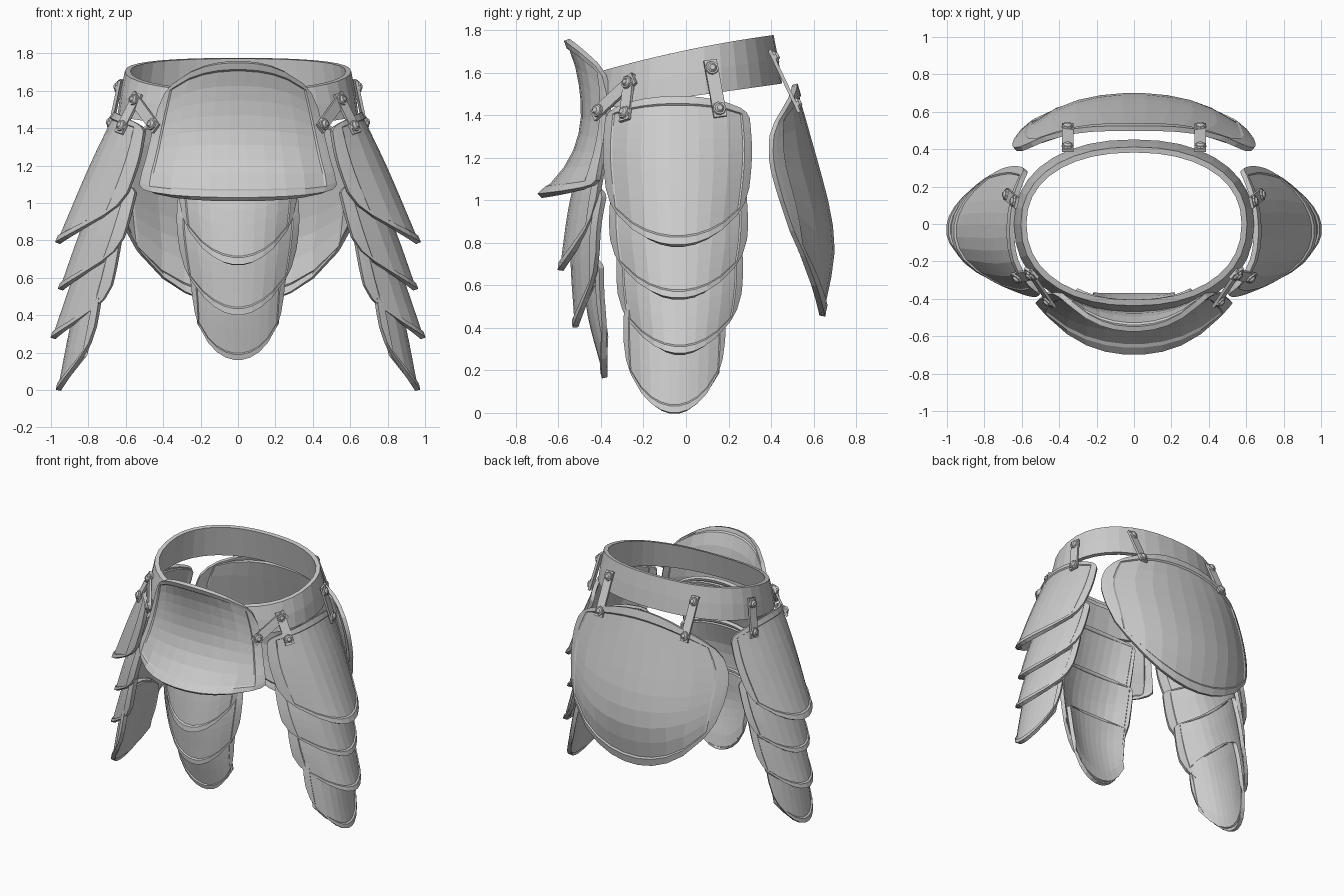
import bpy, bmesh, math
from mathutils import Vector, Matrix

if "Cube" in bpy.data.objects:
    bpy.data.objects.remove(bpy.data.objects["Cube"])


def finish(name, bm):
    me = bpy.data.meshes.new(name)
    bm.to_mesh(me)
    bm.free()
    ob = bpy.data.objects.new(name, me)
    bpy.context.collection.objects.link(ob)
    return ob


def sample(st, z):
    """Smooth interpolation of stations (z, out, half width, depth), listed top down."""
    i = 0
    while i < len(st) - 2 and z < st[i + 1][0]:
        i += 1

    def slope(j, k):
        a, b = max(j - 1, 0), min(j + 1, len(st) - 1)
        return (st[b][k] - st[a][k]) / (st[b][0] - st[a][0])
    h = st[i + 1][0] - st[i][0]
    s = (z - st[i][0]) / h
    return [(2*s**3 - 3*s*s + 1) * st[i][k] + (s**3 - 2*s*s + s) * h * slope(i, k)
            + (3*s*s - 2*s**3) * st[i + 1][k] + (s**3 - s*s) * h * slope(i + 1, k)
            for k in (1, 2, 3)]


def spaced(edge, n):
    """Parameter values 0..1 with a doubled line near both ends for the rim step."""
    a, b = edge, edge + 0.012
    return [0, a * 0.35, a, b] + [b + (1 - 2*b) * i / n for i in range(1, n)] + [1 - b, 1 - a, 1 - a * 0.35, 1]


def plate(name, st, place, centre=0.0, top=0.1, side=0.6, skew=0.0, rim=0.05, power=2.0):
    """Curved armour plate with a round lower end, a stepped rim and thickness."""
    us, vs = spaced(rim, 9), spaced(rim, 8)
    z0, z1 = st[0][0], st[-1][0]
    bm = bmesh.new()
    grid = []
    for iv, v in enumerate(vs):
        row = []
        for iu, p in enumerate(us):
            u = 2 * p - 1
            arc = max(0, 1 - abs(u) ** power) ** (1 / power)
            t0 = top * (1 - arc)
            t1 = side + (1 - side) * arc
            z = z0 + (z1 - z0) * (t0 + (t1 - t0) * v)
            out, w, d = sample(st, z)
            out -= d * (0.65 * u * u + 0.35 * u ** 4) * (1 - skew * u)
            if 3 <= iu <= len(us) - 4 and 3 <= iv <= len(vs) - 4:
                out -= 0.01
            row.append(bm.verts.new(place(centre + u * w, out, z)))
        grid.append(row)
    for a, b in zip(grid, grid[1:]):
        for i in range(len(us) - 1):
            bm.faces.new((a[i], a[i + 1], b[i + 1], b[i]))
    bm.normal_update()
    facing = Vector(place(0, 1, 0))
    if sum(f.normal.dot(facing) * f.calc_area() for f in bm.faces) < 0:
        bmesh.ops.reverse_faces(bm, faces=bm.faces[:])
    ob = finish(name, bm)
    m = ob.modifiers.new("thickness", 'SOLIDIFY')
    m.thickness, m.offset = 0.028, -1
    return ob


def strap(name, p1, p2, outward):
    """Flat metal strap with a domed rivet on a washer at each end."""
    p1, p2 = Vector(p1), Vector(p2)
    y = (p2 - p1).normalized()
    n = Vector(outward)
    n = (n - y * n.dot(y)).normalized()
    rot = Matrix((y.cross(n), y, n)).transposed().to_4x4()
    bm = bmesh.new()
    size = Matrix.Diagonal((0.062, (p2 - p1).length + 0.08, 0.016, 1))
    bmesh.ops.create_cube(bm, size=1, matrix=Matrix.Translation((p1 + p2) / 2) @ rot @ size)
    for p in (p1, p2):
        for r1, r2, depth, lift in ((0.033, 0.03, 0.012, 0.012), (0.023, 0.013, 0.012, 0.023)):
            bmesh.ops.create_cone(bm, cap_ends=True, segments=10, radius1=r1, radius2=r2, depth=depth,
                                  matrix=Matrix.Translation(p + n * lift) @ rot)
    return finish(name, bm)


# waist belt: tilted, slightly flared oval band
bm = bmesh.new()
N = 36
rings = []
for i in range(N):
    a = 2 * math.pi * i / N
    c, s = math.cos(a), math.sin(a)
    cx = math.copysign(abs(c) ** 0.9, c)
    cy = math.copysign(abs(s) ** 0.9, s) * (1.06 if s < 0 else 1)
    ring = []
    for rx, ry, k in ((0.605, 0.412, 1), (0.628, 0.434, 0.5), (0.642, 0.452, 0),
                      (0.612, 0.422, 0), (0.575, 0.382, 1)):
        x, y = rx * cx, ry * cy
        hi, lo = 1.705 + 0.21 * y - 0.09 * y * y, 1.485 + 0.14 * y
        ring.append(bm.verts.new((x, y, lo + (hi - lo) * k)))
    rings.append(ring)
for i in range(N):
    a, b = rings[i], rings[(i + 1) % N]
    for j in range(5):
        bm.faces.new((a[j], a[(j + 1) % 5], b[(j + 1) % 5], b[j]))
bmesh.ops.recalc_face_normals(bm, faces=bm.faces[:])
finish("waist_belt", bm)

front = lambda lat, out, z: (lat, -out, z)
back = lambda lat, out, z: (lat, out, z)

# flared front belly plate
plate("belly_plate", [(1.75, 0.575, 0.36, 0.13), (1.6, 0.525, 0.405, 0.14), (1.4, 0.505, 0.455, 0.13),
                      (1.25, 0.535, 0.49, 0.14), (1.12, 0.61, 0.525, 0.19), (1.03, 0.70, 0.525, 0.27)],
      front, top=0.34, side=0.91, power=2.3)

# overlapping front tassets
for i, (st, side) in enumerate((
        ([(1.42, 0.43, 0.32, 0.08), (1.03, 0.55, 0.315, 0.13), (0.67, 0.605, 0.27, 0.14)], 0.55),
        ([(1.10, 0.47, 0.32, 0.09), (0.85, 0.55, 0.325, 0.13), (0.40, 0.535, 0.25, 0.11)], 0.5),
        ([(0.75, 0.48, 0.28, 0.07), (0.5, 0.48, 0.245, 0.08), (0.16, 0.395, 0.23, 0.05)], 0.42))):
    plate(f"front_tasset_{i + 1}", st, front, top=0.12, side=side)

# rounded rear plate
plate("rear_plate", [(1.55, 0.525, 0.47, 0.07), (1.22, 0.62, 0.64, 0.21), (0.95, 0.69, 0.635, 0.22),
                     (0.75, 0.71, 0.61, 0.21), (0.45, 0.655, 0.58, 0.17)],
      back, top=0.22, side=0.5)

for s, tag in ((-1, "left"), (1, "right")):
    place = lambda lat, out, z, s=s: (s * out, lat, z)
    # four overlapping hip tassets
    for i, (st, centre, side) in enumerate((
            ([(1.49, 0.665, 0.33, 0.14), (1.2, 0.805, 0.35, 0.21), (0.79, 0.98, 0.30, 0.22)], -0.04, 0.62),
            ([(1.15, 0.73, 0.31, 0.16), (0.85, 0.855, 0.325, 0.20), (0.54, 0.965, 0.27, 0.20)], -0.035, 0.55),
            ([(0.90, 0.78, 0.29, 0.13), (0.6, 0.895, 0.295, 0.18), (0.28, 1.005, 0.24, 0.20)], -0.03, 0.55),
            ([(0.62, 0.83, 0.22, 0.08), (0.4, 0.895, 0.24, 0.11), (0.0, 0.975, 0.22, 0.11)], -0.055, 0.45))):
        plate(f"{tag}_hip_tasset_{i + 1}", st, place, centre=centre, top=0.15 if i < 3 else 0.2,
              side=side, skew=0.25)
    # riveted straps
    strap(f"{tag}_rear_strap", (s * 0.355, 0.41, 1.67), (s * 0.355, 0.515, 1.45), (0, 1, 0.3))
    strap(f"{tag}_hip_strap", (s * 0.635, 0.12, 1.62), (s * 0.675, 0.155, 1.43), (s, 0.2, 0.2))
    strap(f"{tag}_belly_strap", (s * 0.55, -0.27, 1.55), (s * 0.455, -0.41, 1.42), (s * 0.7, -0.7, 0.2))
    strap(f"{tag}_front_hip_strap", (s * 0.55, -0.27, 1.55), (s * 0.62, -0.285, 1.41), (s * 0.7, -0.7, 0.3))
